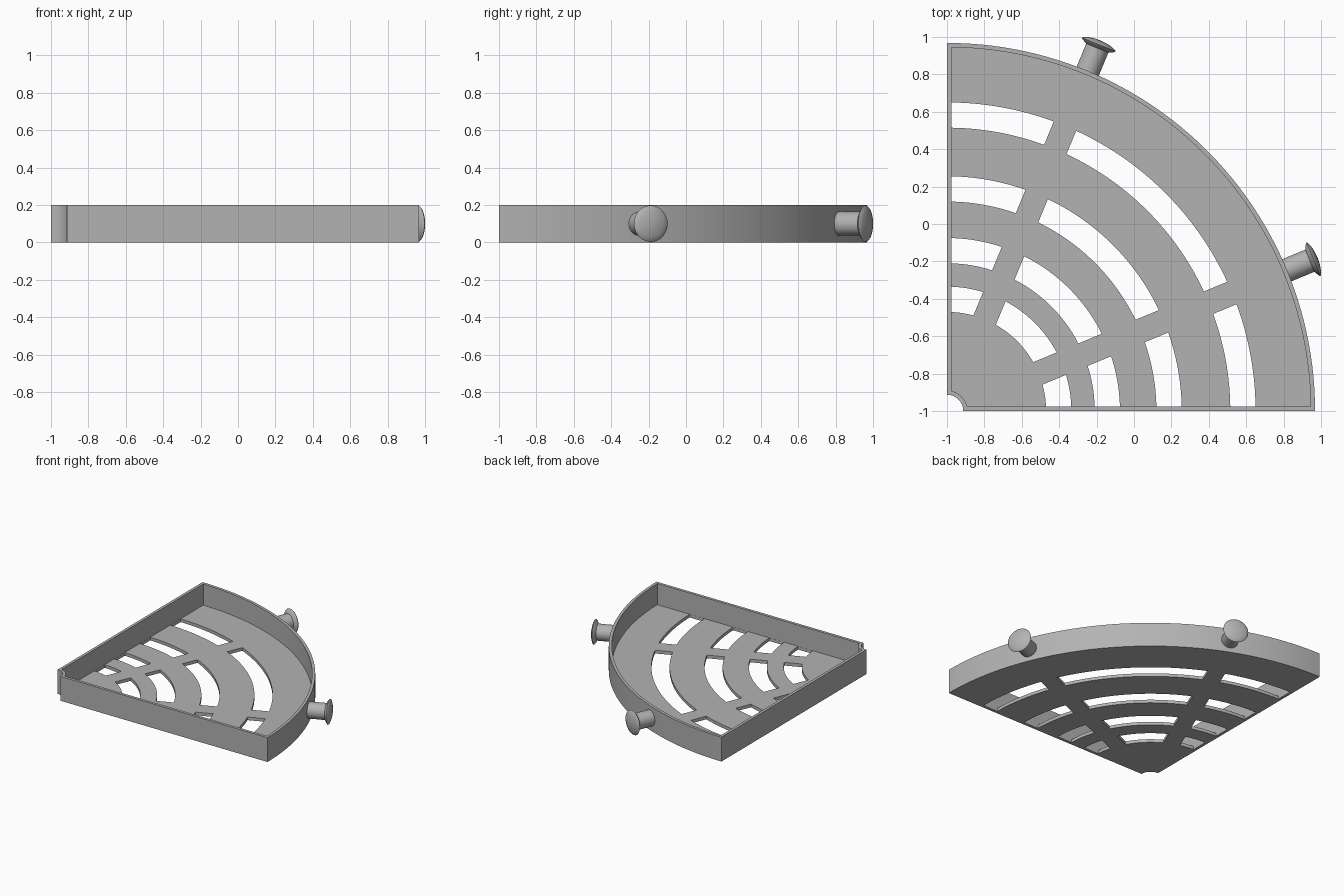
import bpy
import bmesh
from math import sin, cos, asin, pi, radians
from mathutils import Matrix, Vector

CORNER = Vector((-1, -1, 0))      # centre of the quarter circle
HEIGHT, FLOOR, WALL = 0.2, 0.026, 0.023
OUTER, NOTCH = 1.968, 0.087
RIBS = (radians(22.5), radians(67.5))

if "Cube" in bpy.data.objects:
    bpy.data.objects.remove(bpy.data.objects["Cube"])

grey = bpy.data.materials.new("grey plastic")
grey.use_nodes = True
colour = (0.45, 0.45, 0.45, 1)
grey.diffuse_color = colour
grey.node_tree.nodes["Principled BSDF"].inputs["Base Color"].default_value = colour


def add_object(name, bm):
    bmesh.ops.recalc_face_normals(bm, faces=bm.faces)
    mesh = bpy.data.meshes.new(name)
    bm.to_mesh(mesh)
    bm.free()
    mesh.materials.append(grey)
    obj = bpy.data.objects.new(name, mesh)
    bpy.context.collection.objects.link(obj)
    return obj


def prism(bm, outline, z0, z1):
    """Extrude a flat outline, given relative to the corner, from z0 to z1."""
    face = bm.faces.new([bm.verts.new(CORNER + Vector((x, y, z0))) for x, y in outline])
    moved = bmesh.ops.extrude_face_region(bm, geom=[face], use_keep_orig=True)
    verts = [g for g in moved["geom"] if isinstance(g, bmesh.types.BMVert)]
    bmesh.ops.translate(bm, verts=verts, vec=(0, 0, z1 - z0))


def arc(radius, a0, a1, steps):
    angles = [a0 + (a1 - a0) * i / steps for i in range(steps + 1)]
    return [(radius * cos(a), radius * sin(a)) for a in angles]


def band(r_in, r_out, start, end, steps):
    """Ring sector whose ends keep a constant distance from two rays."""
    (a0, gap0), (a1, gap1) = start, end

    def edge(r):
        return arc(r, a0 + asin(gap0 / r), a1 - asin(gap1 / r), steps)
    return edge(r_out) + edge(r_in)[::-1]


def smooth(obj):
    bpy.ops.object.select_all(action='DESELECT')
    obj.select_set(True)
    bpy.context.view_layer.objects.active = obj
    bpy.ops.object.shade_smooth_by_angle(angle=radians(30))


# Solid quarter disc with a notched corner
bm = bmesh.new()
prism(bm, band(NOTCH, OUTER, (0, 0), (pi / 2, 0), 64), 0, HEIGHT)
tray = add_object("tray", bm)

# Pocket that leaves the floor and the rim wall
bm = bmesh.new()
prism(bm, band(NOTCH + WALL, OUTER - WALL, (0, WALL), (pi / 2, WALL), 64), FLOOR, 2 * HEIGHT)
pocket = add_object("pocket_cutter", bm)

# Curved drain slots, interrupted by two straight ribs
bm = bmesh.new()
stops = [(0, WALL + 0.001), (RIBS[0], 0.065), (RIBS[1], 0.065), (pi / 2, WALL + 0.001)]
for r in (0.53, 0.79, 1.12, 1.515):
    for start, end in zip(stops, stops[1:]):
        prism(bm, band(r, r + 0.135, start, end, 24), -0.1, 0.1)
slots = add_object("slot_cutter", bm)

for cutter in (pocket, slots):
    cut = tray.modifiers.new(cutter.name, 'BOOLEAN')
    cut.operation, cut.solver, cut.object = 'DIFFERENCE', 'EXACT', cutter
    bpy.context.view_layer.objects.active = tray
    bpy.ops.object.modifier_apply(modifier=cut.name)
    bpy.data.objects.remove(cutter)
smooth(tray)

# Mounting pegs: a round shaft with a thin domed head, turned about z
PEG = [(0, 1.95), (0.064, 1.95), (0.064, 2.1), (0.088, 2.112), (0.0975, 2.121),
       (0.092, 2.127), (0.07, 2.135), (0.04, 2.142), (0, 2.145)]
for name, angle in zip(("right_peg", "back_peg"), RIBS):
    bm = bmesh.new()
    verts = [bm.verts.new((r, 0, d)) for r, d in PEG]
    edges = [bm.edges.new(pair) for pair in zip(verts, verts[1:])]
    bmesh.ops.spin(bm, geom=verts + edges, axis=(0, 0, 1), cent=(0, 0, 0),
                   angle=2 * pi, steps=40, use_merge=True)
    bmesh.ops.remove_doubles(bm, verts=bm.verts, dist=0.0001)
    place = (Matrix.Translation(CORNER + Vector((0, 0, HEIGHT / 2)))
             @ Matrix.Rotation(angle, 4, 'Z') @ Matrix.Rotation(pi / 2, 4, 'Y'))
    bmesh.ops.transform(bm, matrix=place, verts=bm.verts)
    smooth(add_object(name, bm))
